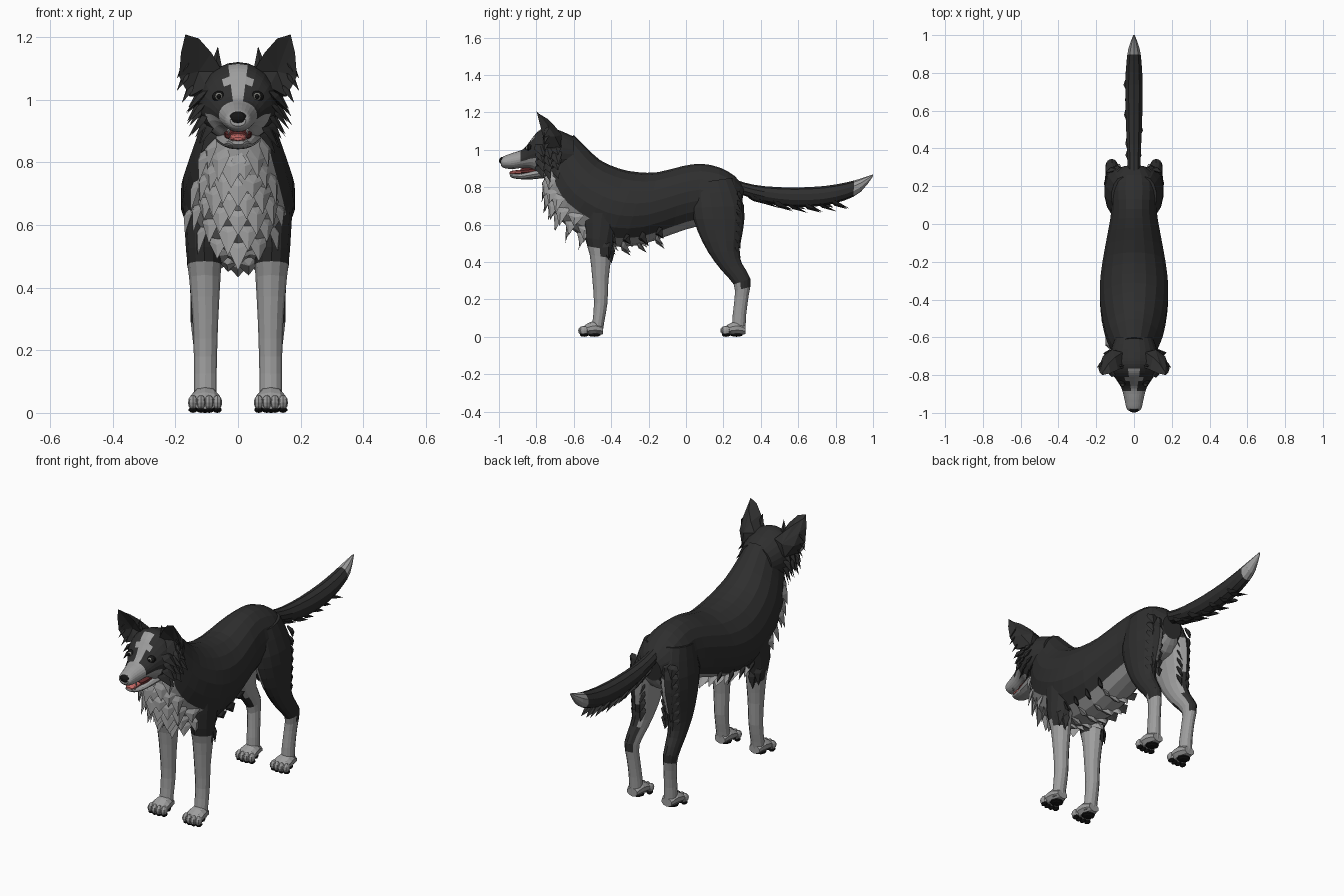
import bpy, bmesh, math, random
from mathutils import Vector, Matrix

if "Cube" in bpy.data.objects:
    bpy.data.objects.remove(bpy.data.objects["Cube"])

random.seed(4)
PI = math.pi


def material(name, *rgb):
    m = bpy.data.materials.new(name)
    m.diffuse_color = (*rgb, 1)
    m.use_nodes = True
    m.node_tree.nodes["Principled BSDF"].inputs["Base Color"].default_value = m.diffuse_color
    return m


BLACK = material("black fur", .028, .028, .028)
WHITE = material("white fur", .34, .34, .34)
NOSE = material("nose and pads", .008, .008, .008)
PINK = material("tongue", .55, .14, .13)
MOUTH = material("mouth", .12, .025, .025)
IRIS = material("iris", .22, .22, .2)


def finish(name, bm, *mats):
    bmesh.ops.recalc_face_normals(bm, faces=bm.faces)
    me = bpy.data.meshes.new(name)
    bm.to_mesh(me)
    bm.free()
    for m in mats:
        me.materials.append(m)
    ob = bpy.data.objects.new(name, me)
    bpy.context.collection.objects.link(ob)
    return ob


def refine(secs, k):
    """Smoothly interpolate sections (y0, z0, y1, z1, x, half width)."""
    out = []
    for i in range(len(secs) - 1):
        p = [secs[max(0, min(len(secs) - 1, i + j))] for j in (-1, 0, 1, 2)]
        for s in range(k):
            t = s / k
            out.append([.5 * (2 * b + (c - a) * t + (2 * a - 5 * b + 4 * c - d) * t * t
                              + (3 * b - a - 3 * c + d) * t ** 3) for a, b, c, d in zip(*p)])
    return out + [list(secs[-1])]


def ring_point(s, a):
    y0, z0, y1, z1, x, w = s
    c = math.cos(a)
    return Vector((x + w * math.sin(a), (y0 + y1) / 2 + c * (y0 - y1) / 2,
                   (z0 + z1) / 2 + c * (z0 - z1) / 2))


def loft(name, secs, n, mats, rule=None, k=2):
    """Skin elliptical rings; rule(centre, angle) picks the material slot."""
    secs = refine(secs, k)
    bm = bmesh.new()
    rings = [[bm.verts.new(ring_point(s, 2 * PI * j / n)) for j in range(n)] for s in secs]
    for a, b in zip(rings, rings[1:]):
        for j in range(n):
            f = bm.faces.new((a[j], a[(j + 1) % n], b[(j + 1) % n], b[j]))
            if rule:
                f.material_index = int(rule(f.calc_center_median(), 2 * PI * (j + .5) / n))
    for r in (rings[0], rings[-1]):
        f = bm.faces.new(r)
        if rule:
            f.material_index = int(rule(f.calc_center_median(), 0))
    finish(name, bm, *mats)
    return secs


def tuft(bm, p, d, out, length, width):
    """One pointed lock of fur."""
    d, out = Vector(d).normalized(), Vector(out).normalized()
    side = d.cross(out).normalized() * width
    back = p - d * length * .35
    v = [bm.verts.new(q) for q in (back - side * .6, p - side, p + side, back + side * .6,
                                   p + out * width * .45, p - out * width * .4, p + d * length)]
    for ids in ((0, 1, 4), (0, 4, 3), (3, 4, 2), (4, 1, 6), (2, 4, 6),
                (5, 6, 1), (5, 2, 6), (0, 5, 1), (0, 3, 5), (3, 2, 5)):
        bm.faces.new([v[i] for i in ids])


def fur(name, secs, picks, angles, flow, mat, length, width, lift=.25):
    """Rows of tufts on a lofted surface."""
    bm = bmesh.new()
    for row, i in enumerate(picks):
        s = secs[i]
        mid = (ring_point(s, 0) + ring_point(s, PI)) / 2
        for j, a in enumerate(angles):
            a += (angles[1] - angles[0]) * .5 * (row % 2) if len(angles) > 1 else 0
            p = ring_point(s, a)
            out = (p - mid).normalized()
            d = Vector(flow).normalized() + out * lift
            tuft(bm, p, d, out, length * random.uniform(.8, 1.2), width * random.uniform(.85, 1.15))
    finish(name, bm, mat)


def ball(name, loc, size, mat, u=10, v=7):
    bm = bmesh.new()
    bmesh.ops.create_uvsphere(bm, u_segments=u, v_segments=v, radius=1,
                              matrix=Matrix.Translation(loc) @ Matrix.Diagonal((*size, 1)))
    return finish(name, bm, mat)


# Torso and neck
def torso_white(c, a):
    d = abs(a - PI)
    return d < 1.08 if c.y < -.47 else d < .62


torso = loft("torso", [
    (-.60, 1.08, -.76, .85, 0, .10), (-.54, 1.02, -.745, .74, 0, .125),
    (-.46, .945, -.69, .64, 0, .155), (-.36, .90, -.56, .54, 0, .178),
    (-.26, .88, -.42, .485, 0, .184), (-.15, .88, -.25, .49, 0, .168),
    (-.02, .912, -.07, .55, 0, .14), (.08, .925, .06, .59, 0, .122),
    (.18, .905, .17, .59, 0, .13), (.26, .86, .25, .61, 0, .115),
    (.31, .80, .295, .67, 0, .06)], 18, (BLACK, WHITE), torso_white)

# Chest, belly and shoulder fur
arc = [PI + (j - 2.5) * .36 for j in range(6)]
fur("chest_fur", torso, (1, 2, 3, 4, 5, 6), arc, (0, -.1, -1), WHITE, .075, .045)
fur("belly_fur", torso, (7, 8, 9, 10, 11), [PI + j * .35 for j in (-1, 0, 1)],
    (0, .75, -.6), WHITE, .06, .04, .2)
for s in (-1, 1):
    fur("flank_fur", torso, (7, 8, 9, 10, 11), [PI + s * .72], (0, .6, -.8), BLACK, .055, .04, .05)

# Head
def head_white(c, a):
    if c.y > -.76:
        return c.z < .885
    if c.y < -.885 or (c.z < .945 and c.y < -.80) or c.z < .9:
        return True
    return c.z > 1.0 - .2 * (c.y + .88) and abs(c.x) < (.04 if c.z > 1.04 else .026) and c.z < 1.112


head = loft("head", [
    (-.60, 1.07, -.60, .88, 0, .10), (-.68, 1.105, -.68, .86, 0, .125),
    (-.74, 1.12, -.74, .86, 0, .125), (-.79, 1.10, -.79, .87, 0, .114),
    (-.83, 1.052, -.83, .895, 0, .09), (-.87, 1.004, -.87, .903, 0, .066),
    (-.93, .982, -.93, .897, 0, .05), (-.975, .965, -.975, .903, 0, .04),
    (-.99, .95, -.99, .915, 0, .025)], 24, (BLACK, WHITE), head_white, 4)

# Nose, mouth, tongue and jaw
ball("nose", (0, -.977, .942), (.03, .023, .021), NOSE)
loft("mouth_lining", [(-.76, .92, -.76, .87, 0, .05), (-.85, .906, -.85, .865, 0, .042),
                      (-.885, .9, -.885, .865, 0, .03)], 10, (MOUTH,))
loft("tongue", [(-.80, .90, -.80, .87, 0, .03), (-.88, .893, -.88, .868, 0, .031),
                (-.93, .888, -.93, .866, 0, .028), (-.945, .88, -.945, .87, 0, .015)], 10, (PINK,))
loft("lower_jaw", [(-.74, .91, -.74, .85, 0, .075), (-.82, .893, -.82, .842, 0, .06),
                   (-.88, .874, -.88, .842, 0, .046), (-.925, .873, -.925, .848, 0, .036),
                   (-.94, .87, -.94, .856, 0, .02)], 12, (WHITE,))

for s in (-1, 1):
    # Eyes
    ball("eye_rim", (s * .061, -.836, 1.01), (.023, .019, .018), NOSE)
    ball("eye", (s * .061, -.842, 1.01), (.016, .0175, .0135), IRIS)
    ball("pupil", (s * .061, -.854, 1.01), (.008, .008, .008), NOSE)

    # Teeth
    bm = bmesh.new()
    tuft(bm, Vector((s * .03, -.925, .902)), (0, 0, -1), (0, -1, 0), .018, .005)
    tuft(bm, Vector((s * .025, -.93, .87)), (0, 0, 1), (0, -1, 0), .018, .005)
    finish("teeth", bm, WHITE)

    # Ears: cupped front, rounded back
    bm = bmesh.new()
    rim = [bm.verts.new((s * x, y, z)) for x, y, z in (
        (.05, -.76, 1.09), (.085, -.772, 1.15), (.125, -.79, 1.195), (.168, -.80, 1.208),
        (.182, -.785, 1.15), (.188, -.765, 1.075), (.155, -.75, 1.01), (.10, -.775, 1.04))]
    cup = bm.verts.new((s * .125, -.735, 1.09))
    back = [bm.verts.new((s * x, y, z)) for x, y, z in (
        (.06, -.68, 1.09), (.10, -.705, 1.13), (.135, -.74, 1.165), (.165, -.785, 1.19),
        (.17, -.74, 1.13), (.165, -.70, 1.07), (.13, -.67, 1.01), (.09, -.67, 1.03))]
    hub = bm.verts.new((s * .115, -.665, 1.08))
    for j in range(8):
        q = (j + 1) % 8
        bm.faces.new((rim[j], rim[q], cup))
        bm.faces.new((rim[j], rim[q], back[q], back[j]))
        bm.faces.new((back[j], back[q], hub))
    finish("ear", bm, BLACK)

    # Ear tufts and cheek ruff
    bm = bmesh.new()
    tuft(bm, Vector((s * .07, -.75, 1.11)), (-s * .1, -.1, 1), (0, -1, 0), .06, .018)
    for x, z in ((.17, 1.11), (.17, 1.07), (.155, 1.03)):
        tuft(bm, Vector((s * x, -.75, z)), (s * .6, -.2, -1), (s, -.6, 0), .05, .02)
    finish("ear_tufts", bm, BLACK)
    fur("cheek_ruff", head, (5, 8, 11), [s * a for a in (1.35, 1.65, 1.95, 2.25)],
        (s * .4, .3, -1), BLACK, .065, .032, .4)

    # Front leg
    loft("front_leg", [
        (-.55, .68, -.34, .68, s * .105, .07), (-.54, .53, -.385, .51, s * .108, .058),
        (-.515, .44, -.40, .42, s * .106, .05), (-.50, .30, -.415, .30, s * .104, .041),
        (-.492, .18, -.42, .18, s * .104, .037), (-.50, .08, -.437, .08, s * .105, .036),
        (-.51, .025, -.445, .025, s * .105, .036)], 12, (BLACK, WHITE),
        lambda c, a: c.z < (.49 if c.y < -.46 or c.x * s < .10 else .43))
    bm = bmesh.new()
    for x, y, z in ((.15, -.42, .48), (.125, -.405, .46), (.14, -.44, .47)):
        tuft(bm, Vector((s * x, y, z)), (0, .1, -1), (s, .5, 0), .07, .03)
    finish("elbow_fur", bm, BLACK)

    # Hind leg
    loft("hind_leg", [
        (.04, .82, .25, .85, s * .06, .06), (.03, .69, .31, .70, s * .085, .068),
        (.06, .57, .305, .57, s * .098, .06), (.12, .45, .285, .46, s * .106, .05),
        (.19, .355, .30, .39, s * .112, .041), (.255, .28, .345, .31, s * .118, .034),
        (.26, .21, .335, .22, s * .112, .031), (.25, .12, .322, .12, s * .107, .032),
        (.245, .03, .318, .03, s * .105, .035)], 14, (BLACK, WHITE),
        lambda c, a: c.z < .275 or (c.x * s < .088 and c.z < .68))

    # Thigh feathering
    bm = bmesh.new()
    for j in range(7):
        z = .76 - .048 * j
        for x in (.075, .12):
            tuft(bm, Vector((s * x, .285 - .002 * j, z)), (0, .35, -1), (s * .3, 1, 0), .055, .03)
    tuft(bm, Vector((s * .118, .335, .31)), (0, .05, -1), (0, 1, 0), .05, .022)
    finish("thigh_fur", bm, BLACK)

    # Paws with toes and pads
    for name, y in (("front_paw", -.505), ("hind_paw", .255)):
        loft(name, [(y + .062, .06, y + .062, .014, s * .105, .032),
                    (y + .02, .085, y + .02, .01, s * .105, .045),
                    (y - .03, .066, y - .03, .01, s * .105, .05),
                    (y - .055, .04, y - .055, .012, s * .105, .04)], 10, (WHITE,))
        for t in (-1.5, -.5, .5, 1.5):
            ty = y - .05 + .006 * abs(t)
            ball(name + "_toe", (s * .105 + t * .026, ty, .033), (.0155, .025, .024), WHITE, 8, 6)
            ball(name + "_pad", (s * .105 + t * .026, ty + .004, .01), (.014, .02, .01), NOSE, 8, 5)
        ball(name + "_heel_pad", (s * .105, y + .015, .011), (.036, .035, .011), NOSE, 8, 5)

# Tail with white tip and hanging fur
tail = loft("tail", [
    (.22, .86, .25, .76, 0, .03), (.31, .825, .31, .755, 0, .035),
    (.42, .805, .42, .72, 0, .04), (.58, .798, .57, .695, 0, .046),
    (.74, .806, .73, .70, 0, .048), (.86, .826, .85, .73, 0, .042),
    (.93, .845, .935, .775, 0, .03), (1.0, .868, 1.0, .858, 0, .004)],
    10, (BLACK, WHITE), lambda c, a: c.y > .90)
fur("tail_fur", tail, (3, 4, 5, 6, 7, 8, 9), [PI - .5, PI, PI + .5],
    (0, 1, -.3), BLACK, .075, .028, .12)
